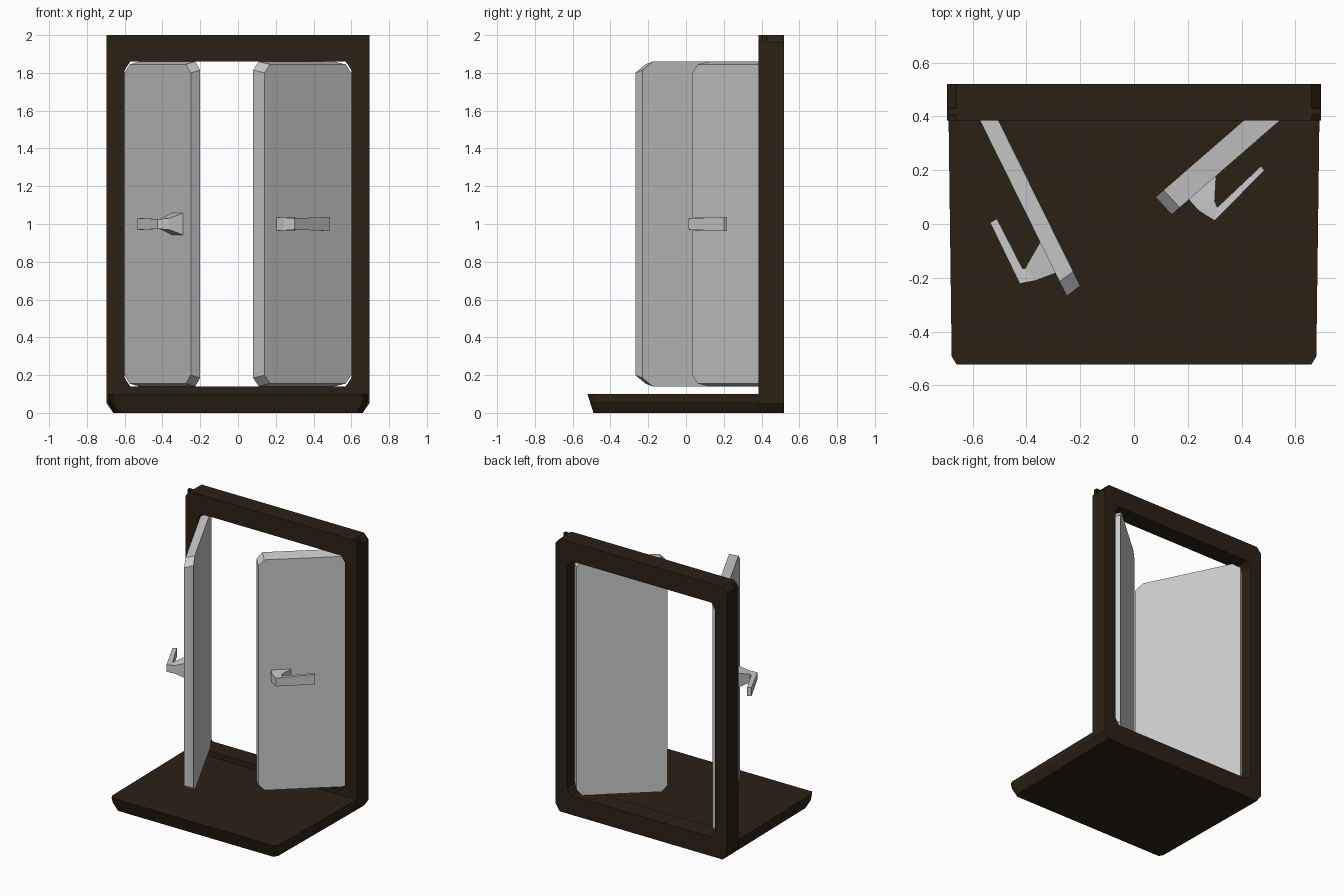
import bpy, bmesh
from mathutils import Vector

if "Cube" in bpy.data.objects:
    bpy.data.objects.remove(bpy.data.objects["Cube"])

wood = bpy.data.materials.new("dark_wood")
wood.diffuse_color = (0.025, 0.015, 0.007, 1)
wood.use_nodes = True
wood.node_tree.nodes["Principled BSDF"].inputs["Base Color"].default_value = wood.diffuse_color


def loft(name, loops, closed=False, mat=None):
    """Skin a list of equal-length point loops; cap the ends unless closed."""
    bm = bmesh.new()
    rings = [[bm.verts.new(p) for p in loop] for loop in loops]
    n = len(rings[0])
    pairs = list(zip(rings, rings[1:])) + ([(rings[-1], rings[0])] if closed else [])
    for a, b in pairs:
        for i in range(n):
            j = (i + 1) % n
            bm.faces.new((a[i], a[j], b[j], b[i]))
    if not closed:
        bm.faces.new(rings[0])
        bm.faces.new(rings[-1])
    bmesh.ops.recalc_face_normals(bm, faces=bm.faces)
    me = bpy.data.meshes.new(name)
    bm.to_mesh(me)
    bm.free()
    ob = bpy.data.objects.new(name, me)
    bpy.context.collection.objects.link(ob)
    if mat:
        me.materials.append(mat)
    return ob


def octagon(x0, x1, z0, z1, cx, cz_low, cz_top):
    """Rectangle with chamfered corners, as (x, z) pairs."""
    return [(x0 + cx, z0), (x1 - cx, z0), (x1, z0 + cz_low), (x1, z1 - cz_top),
            (x1 - cx, z1), (x0 + cx, z1), (x0, z1 - cz_top), (x0, z0 + cz_low)]


def at_y(outline, y):
    return [(x, y, z) for x, z in outline]


# door frame: chamfered ring
outer = octagon(-0.695, 0.695, 0, 2, 0.035, 0.05, 0.04)
inner = octagon(-0.6, 0.6, 0.14, 1.86, 0.03, 0.045, 0.045)
loft("door_frame", [at_y(outer, 0.385), at_y(outer, 0.52),
                    at_y(inner, 0.52), at_y(inner, 0.385)], True, wood)

# thin square-cornered fillets at the top of the frame
for s, side in ((-1, "left"), (1, "right")):
    tri = [(s * 0.65, 2), (s * 0.695, 2), (s * 0.695, 1.95)]
    loft("frame_corner_" + side, [at_y(tri, 0.405), at_y(tri, 0.43)], False, wood)


# floor slab, narrower underneath and toward the front
def floor_loop(z, front, w):
    half = [(w - 0.03, front), (w - 0.012, front + 0.03), (w, 0.43)]
    return [(x, y, z) for x, y in half] + [(-x, y, z) for x, y in reversed(half)]


loft("floor_slab", [floor_loop(0, -0.49, 0.66), floor_loop(0.06, -0.509, 0.69),
                    floor_loop(0.1, -0.522, 0.69)], False, wood)


# doors: chamfered panels swung open, front face slightly shorter
def door(name, tip, hinge, back_tip, chamfer):
    tip, hinge, back_tip = (Vector((*p, 0)) for p in (tip, hinge, back_tip))
    length = (hinge - tip).length
    u = (hinge - tip).normalized()

    def face(origin, inset):
        pts = octagon(0, length, 0.14 + inset, 1.86 - inset, chamfer, 0.045, 0.045)
        return [origin + u * d + Vector((0, 0, z)) for d, z in pts]

    loft(name, [face(tip, 0.015), face(back_tip, 0)])


door("left_door", (-0.25, -0.268), (-0.6, 0.44), (-0.2, -0.23), 0.06)
door("right_door", (0.14, 0.035), (0.6, 0.435), (0.08, 0.1), 0.04)


# lever handles: sections given by two plan points and a half height
def handle(name, sections):
    loft(name, [[(*a, 1 - h), (*b, 1 - h), (*b, 1 + h), (*a, 1 + h)]
                for a, b, h in sections])


handle("left_handle", [((-0.345, -0.06), (-0.285, -0.18), 0.06),
                       ((-0.405, -0.165), (-0.365, -0.21), 0.03),
                       ((-0.415, -0.165), (-0.425, -0.222), 0.026),
                       ((-0.51, 0.02), (-0.535, 0.005), 0.031)])
handle("right_handle", [((0.305, 0.18), (0.2, 0.095), 0.035),
                        ((0.3, 0.085), (0.24, 0.05), 0.034),
                        ((0.31, 0.062), (0.3, 0.012), 0.03),
                        ((0.472, 0.215), (0.485, 0.2), 0.037)])
